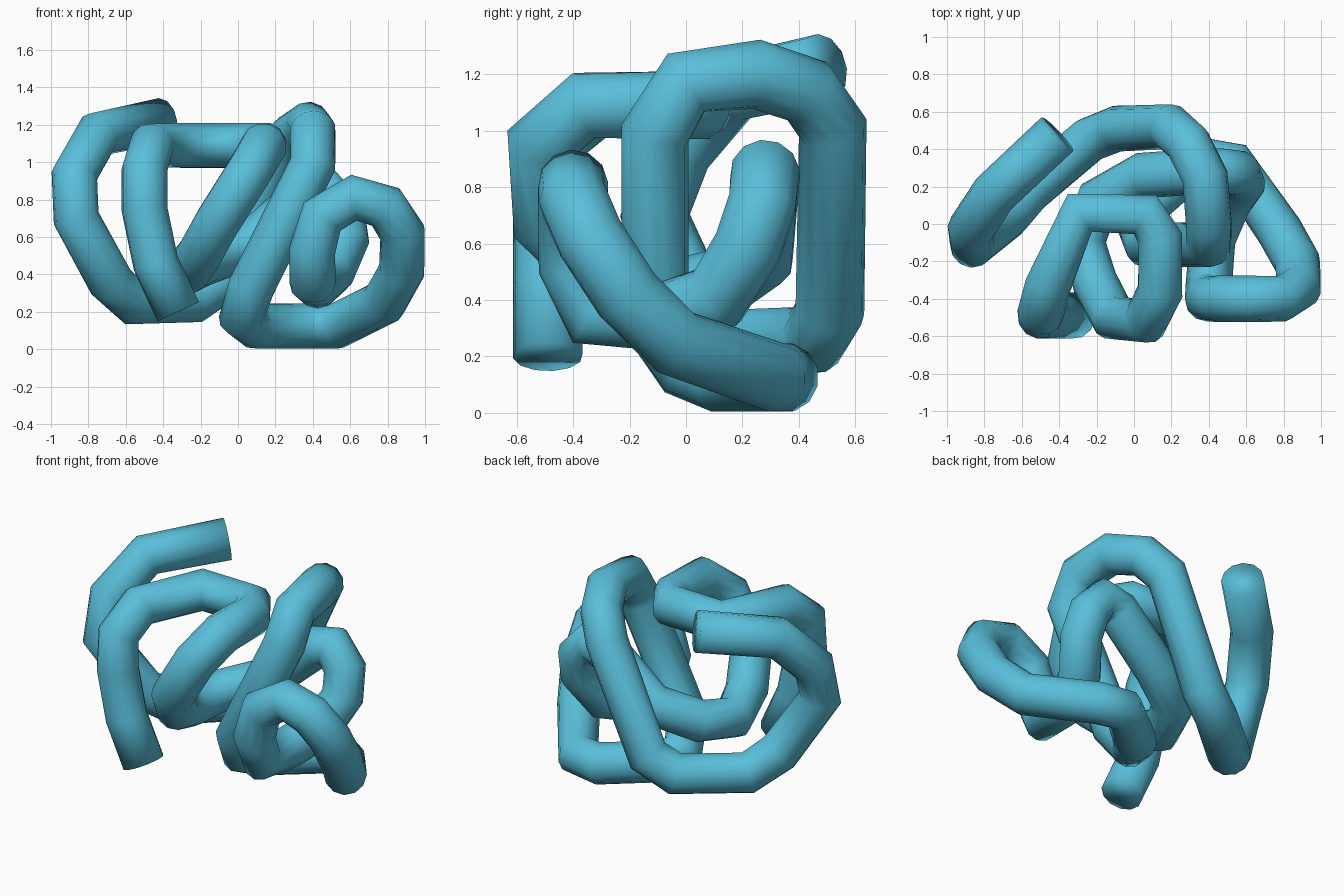
import bpy

# Centre line of the single tangled tube, from the upper left end to the lower front end
path = [
    # left hook
    (-0.41, 0.48, 1.22), (-0.75, 0.16, 1.15), (-0.875, -0.03, 0.93), (-0.865, -0.11, 0.70),
    (-0.68, 0.04, 0.36), (-0.56, 0.18, 0.25), (-0.24, 0.45, 0.26),
    # back rise and tall arch
    (-0.09, 0.51, 0.36), (0.19, 0.52, 1.01), (0.29, 0.43, 1.14),
    (0.38, 0.25, 1.20), (0.40, 0.00, 1.17), (0.40, -0.11, 0.99),
    # front diagonal down to the floor
    (0.07, -0.11, 0.33), (0.02, 0.00, 0.17), (0.09, 0.12, 0.125),
    (0.37, 0.35, 0.125), (0.53, 0.32, 0.125),
    # right loop
    (0.78, -0.04, 0.25), (0.875, -0.21, 0.42), (0.88, -0.34, 0.62), (0.79, -0.40, 0.76),
    (0.62, -0.40, 0.81), (0.45, -0.40, 0.71), (0.395, -0.40, 0.52), (0.40, -0.33, 0.35),
    # inner back loop
    (0.42, -0.08, 0.34), (0.50, 0.11, 0.41), (0.58, 0.22, 0.59), (0.56, 0.27, 0.74),
    (0.47, 0.28, 0.85), (0.36, 0.28, 0.82), (0.05, 0.26, 0.55),
    (-0.19, 0.13, 0.46), (-0.27, -0.09, 0.42),
    # front slanted loop and lower end
    (-0.21, -0.31, 0.50), (-0.11, -0.50, 0.68), (0.06, -0.52, 0.95), (0.14, -0.36, 1.09),
    (0.14, -0.08, 1.09), (0.06, 0.05, 1.09), (-0.29, 0.06, 1.09),
    (-0.46, -0.33, 1.09), (-0.50, -0.48, 0.96), (-0.50, -0.49, 0.75), (-0.44, -0.49, 0.46),
    (-0.32, -0.49, 0.20),
]

curve = bpy.data.curves.new("tube_path", 'CURVE')
curve.dimensions = '3D'
curve.bevel_depth = 0.124
curve.bevel_resolution = 4
curve.use_fill_caps = True
spline = curve.splines.new('POLY')
spline.points.add(len(path) - 1)
for point, co in zip(spline.points, path):
    point.co = (*co, 1.0)
helper = bpy.data.objects.new("tube_helper", curve)
bpy.context.collection.objects.link(helper)

# Convert the swept curve to a mesh
bpy.context.view_layer.update()
deps = bpy.context.evaluated_depsgraph_get()
mesh = bpy.data.meshes.new_from_object(helper.evaluated_get(deps))
bpy.data.objects.remove(helper)
tube = bpy.data.objects.new("tangled_tube", mesh)
bpy.context.collection.objects.link(tube)

mat = bpy.data.materials.new("sky_blue")
mat.diffuse_color = (0.10, 0.52, 0.70, 1.0)
mesh.materials.clear()
mesh.materials.append(mat)

# Smooth shading everywhere, end caps included, with the seams joined
bpy.context.view_layer.objects.active = tube
tube.select_set(True)
bpy.ops.object.mode_set(mode='EDIT')
bpy.ops.mesh.select_all(action='SELECT')
bpy.ops.mesh.remove_doubles(threshold=0.0005)
bpy.ops.object.mode_set(mode='OBJECT')
bpy.ops.object.shade_smooth()
